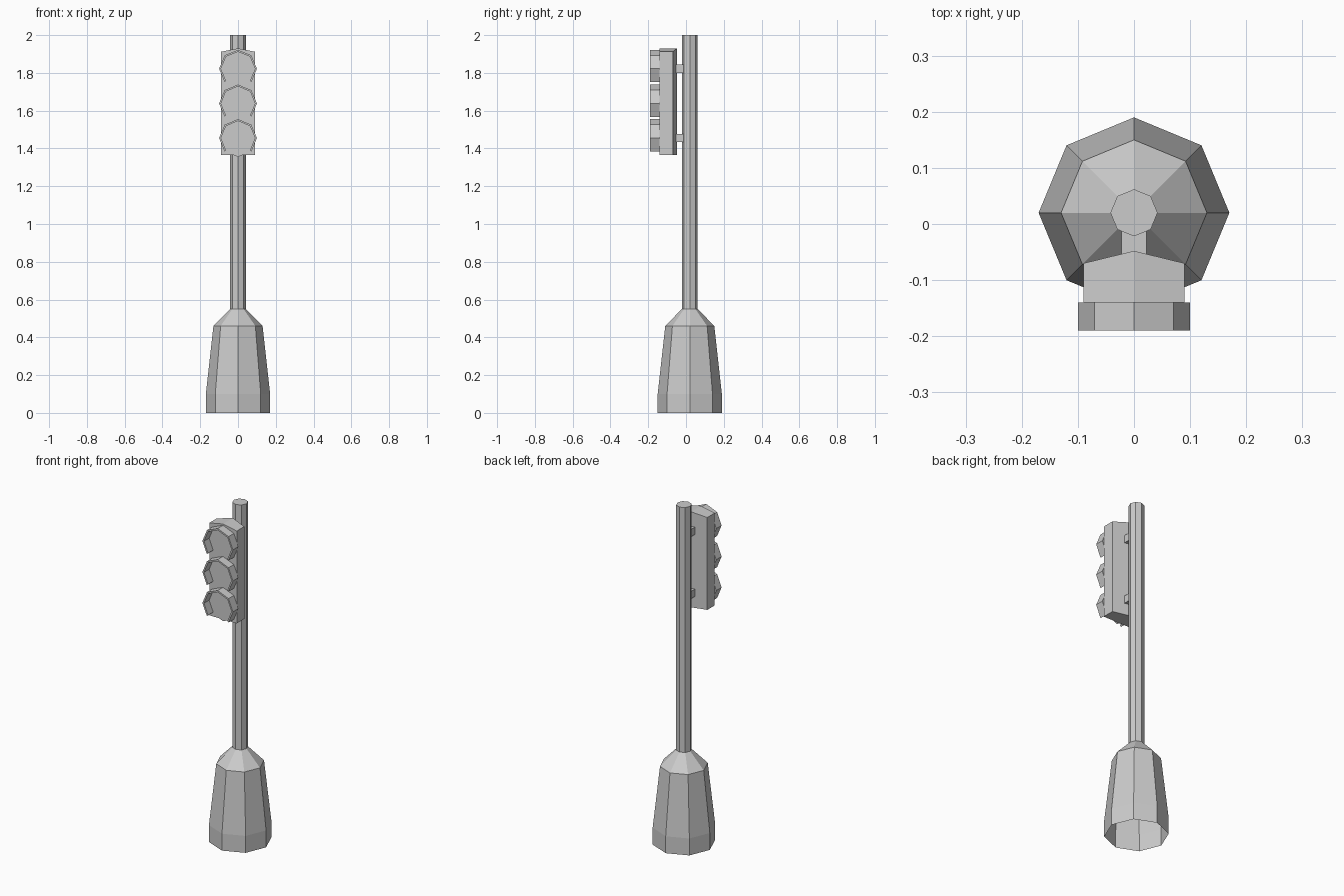
import bpy, bmesh
from math import pi, sin, cos

if "Cube" in bpy.data.objects:
    bpy.data.objects.remove(bpy.data.objects["Cube"])

AXIS_Y = 0.02          # pole axis
FRONT_Y = -0.14        # front face of the signal housing


def make(name, verts, faces, fix_normals=True):
    me = bpy.data.meshes.new(name)
    me.from_pydata(verts, [], faces)
    if fix_normals:
        bm = bmesh.new()
        bm.from_mesh(me)
        bmesh.ops.recalc_face_normals(bm, faces=bm.faces)
        bm.to_mesh(me)
        bm.free()
    ob = bpy.data.objects.new(name, me)
    bpy.context.collection.objects.link(ob)
    return ob


def lathe(name, profile, sides=8, cap_top=False):
    """Stack of octagonal rings around the pole axis, outward facing."""
    verts = [(r * cos(2 * pi * i / sides), AXIS_Y + r * sin(2 * pi * i / sides), z)
             for r, z in profile for i in range(sides)]
    faces = [(k * sides + i, k * sides + (i + 1) % sides,
              (k + 1) * sides + (i + 1) % sides, (k + 1) * sides + i)
             for k in range(len(profile) - 1) for i in range(sides)]
    if cap_top:
        faces.append(tuple(range((len(profile) - 1) * sides, len(profile) * sides)))
    return make(name, verts, faces, False)


def box(name, x, y0, y1, z0, z1):
    verts = [(a, b, c) for a in (-x, x) for b in (y0, y1) for c in (z0, z1)]
    faces = [(0, 1, 3, 2), (4, 6, 7, 5), (0, 4, 5, 1),
             (2, 3, 7, 6), (0, 2, 6, 4), (1, 5, 7, 3)]
    return make(name, verts, faces)


# Hollow flared base and pole
lathe("base", [(0.17, 0), (0.17, 0.10), (0.13, 0.46), (0.042, 0.55)])
lathe("pole", [(0.042, 0.55), (0.042, 2.0)], cap_top=True)

# Signal housing: pointed back, shallow ridged roof
outline = [(-0.09, FRONT_Y), (0, FRONT_Y), (0.09, FRONT_Y), (0.09, -0.07), (0, -0.048), (-0.09, -0.07)]
verts = [(x, y, 1.365) for x, y in outline]
verts += [(x, y, 1.93 if x == 0 else 1.912) for x, y in outline]
faces = [(i, (i + 1) % 6, (i + 1) % 6 + 6, i + 6) for i in range(6)]
faces += [(0, 1, 4, 5), (1, 2, 3, 4), (6, 7, 10, 11), (7, 8, 9, 10)]
make("signal_housing", verts, faces)

# Brackets joining housing to pole
for n, z in (("upper", 1.822), ("lower", 1.455)):
    box(f"{n}_bracket", 0.022, -0.062, -0.01, z - 0.022, z + 0.022)

# Visors: octagonal hoods open at the bottom two sides
for n, zc in (("top", 1.822), ("middle", 1.638), ("bottom", 1.455)):
    verts = []
    for i in range(7):
        a = pi / 4 * (i - 1)
        for r, y in ((0.1, FRONT_Y), (0.1, -0.19), (0.09, -0.19), (0.09, FRONT_Y)):
            verts.append((r * cos(a), y, zc + r * sin(a)))
    faces = [(4 * i + j, 4 * i + (j + 1) % 4, 4 * i + 4 + (j + 1) % 4, 4 * i + 4 + j)
             for i in range(6) for j in range(4)]
    faces += [(0, 1, 2, 3), (24, 25, 26, 27)]
    make(f"{n}_visor", verts, faces)
    # Lens backing, flush with the housing front
    disc = [(0.1 * cos(pi / 4 * i), FRONT_Y - 0.001, zc + 0.1 * sin(pi / 4 * i)) for i in range(8)]
    make(f"{n}_lens", disc, [tuple(range(8))], False)
